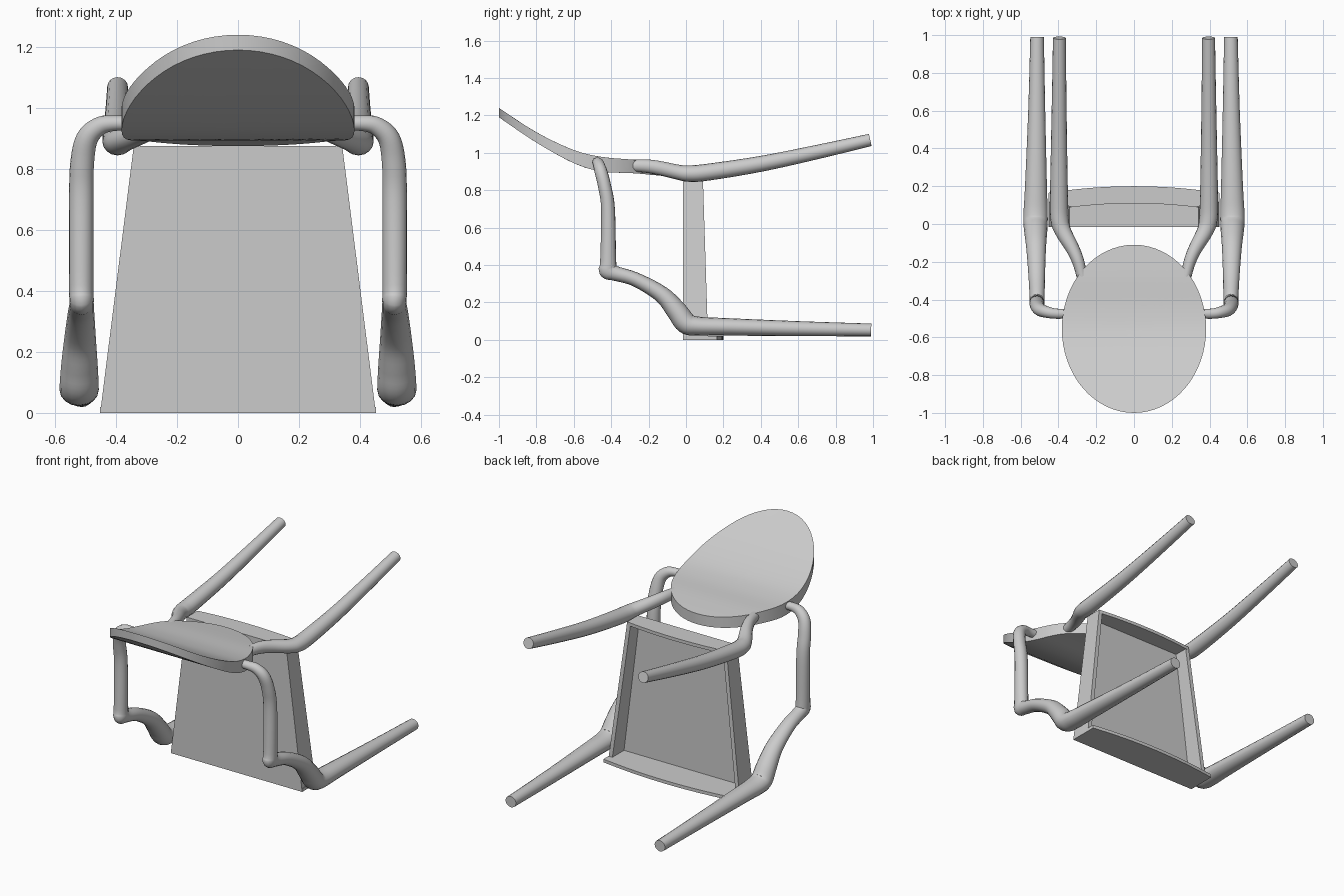
import bpy, bmesh
from math import sin, cos, pi, sqrt, radians
from mathutils import Vector

if "Cube" in bpy.data.objects:
    bpy.data.objects.remove(bpy.data.objects["Cube"])


def finish(name, bm, smooth=True, angle=35):
    bmesh.ops.recalc_face_normals(bm, faces=bm.faces[:])
    me = bpy.data.meshes.new(name)
    bm.to_mesh(me)
    bm.free()
    ob = bpy.data.objects.new(name, me)
    bpy.context.collection.objects.link(ob)
    if smooth:
        bpy.ops.object.select_all(action='DESELECT')
        ob.select_set(True)
        bpy.context.view_layer.objects.active = ob
        bpy.ops.object.shade_smooth_by_angle(angle=radians(angle))
    return ob


def mirror(ob):
    m = ob.modifiers.new("mirror", 'MIRROR')
    m.use_axis[0] = True
    return ob


def spline(pts, steps=5):
    """Catmull-Rom through tuples of any length, end points repeated."""
    p = [Vector(q) for q in [pts[0], *pts, pts[-1]]]
    out = []
    for a, b, c, d in zip(p, p[1:], p[2:], p[3:]):
        for i in range(steps):
            t = i / steps
            out.append(0.5 * (2 * b + (c - a) * t + (2 * a - 5 * b + 4 * c - d) * t ** 2
                              + (3 * b - a - 3 * c + d) * t ** 3))
    return out + [p[-1]]


def sweep(name, pts, sides=16):
    """Tube along (x, y, z, half width, half height) points, starting along +-y."""
    path = spline(pts)
    c = [Vector(q[:3]) for q in path]
    bm = bmesh.new()
    rings, u = [], Vector((1, 0, 0))
    for i, q in enumerate(path):
        t = (c[min(i + 1, len(c) - 1)] - c[max(i - 1, 0)]).normalized()
        u = (u - t * u.dot(t)).normalized()
        v = t.cross(u)
        ring = []
        for k in range(sides):
            a = 2 * pi * k / sides
            ring.append(bm.verts.new(c[i] + u * cos(a) * q[3] + v * sin(a) * q[4]))
        rings.append(ring)
    for r, s in zip(rings, rings[1:]):
        for k in range(sides):
            n = (k + 1) % sides
            bm.faces.new((r[k], r[n], s[n], s[k]))
    bm.faces.new(rings[0])
    bm.faces.new(rings[-1])
    return mirror(finish(name, bm))


def prism(bm, outline, offset):
    """Solid made by pushing a flat outline along an offset."""
    base = bm.faces.new([bm.verts.new(p) for p in outline])
    new = bmesh.ops.extrude_face_region(bm, geom=[base], use_keep_orig=True)["geom"]
    bmesh.ops.translate(bm, vec=offset, verts=[g for g in new if isinstance(g, bmesh.types.BMVert)])


Y0, TOP = -0.015, 0.875           # seat face and rear edge
W0, W1 = 0.452, 0.342             # half widths at front and rear edge

# Seat panel
bm = bmesh.new()
prism(bm, [(-W0, Y0, 0), (W0, Y0, 0), (W1, Y0, TOP), (-W1, Y0, TOP)], (0, 0.018, 0))
finish("seat_panel", bm, False)


# Front and rear aprons with bowed lower edges
def apron(name, w, z, thick, edge, middle):
    bow = [(w * (1 - k / 8), edge + (middle - edge) * (1 - (1 - k / 8) ** 2), z) for k in range(17)]
    bm = bmesh.new()
    prism(bm, [(-w, Y0, z), (w, Y0, z)] + bow, (0, 0, thick))
    finish(name, bm, False)


apron("front_apron", W0, 0, 0.02, 0.165, 0.2)
apron("rear_apron", W1, TOP - 0.02, 0.02, 0.09, 0.112)

# Side rails
bm = bmesh.new()
prism(bm, [(W0, Y0, 0), (W1, Y0, TOP), (W1, 0.09, TOP), (W0, 0.118, 0)], (-0.025, 0, 0))
mirror(finish("side_rail", bm, False))

# Front legs running on into the arm supports and arms
sweep("front_leg_and_arm", [
    (0.513, 0.99, 0.053, 0.036, 0.034),
    (0.515, 0.6, 0.06, 0.045, 0.04),
    (0.519, 0.2, 0.07, 0.058, 0.047),
    (0.521, 0.06, 0.074, 0.064, 0.051),
    (0.521, 0.0, 0.09, 0.064, 0.058),
    (0.52, -0.05, 0.155, 0.06, 0.055),
    (0.518, -0.13, 0.243, 0.052, 0.045),
    (0.515, -0.27, 0.323, 0.044, 0.038),
    (0.513, -0.38, 0.356, 0.04, 0.04),
    (0.513, -0.415, 0.375, 0.04, 0.052),
    (0.514, -0.416, 0.42, 0.04, 0.043),
    (0.514, -0.417, 0.7, 0.04, 0.037),
    (0.511, -0.435, 0.82, 0.039, 0.035),
    (0.495, -0.455, 0.9, 0.036, 0.034),
    (0.455, -0.468, 0.94, 0.031, 0.03),
    (0.41, -0.475, 0.95, 0.026, 0.027),
    (0.35, -0.475, 0.95, 0.024, 0.026)])

# Rear legs running on into the backrest supports
sweep("rear_leg", [
    (0.395, 0.985, 1.069, 0.034, 0.033),
    (0.396, 0.7, 1.004, 0.038, 0.038),
    (0.397, 0.4, 0.941, 0.043, 0.042),
    (0.397, 0.12, 0.897, 0.048, 0.045),
    (0.393, 0.02, 0.889, 0.048, 0.044),
    (0.375, -0.04, 0.896, 0.043, 0.04),
    (0.325, -0.13, 0.916, 0.036, 0.038),
    (0.295, -0.2, 0.928, 0.032, 0.036),
    (0.275, -0.28, 0.932, 0.028, 0.032)])

# Oval backrest, curved along its length: (y, underside z, upper z)
PROFILE = spline([(-1.0, 1.19, 1.24), (-0.8, 1.055, 1.11), (-0.6, 0.945, 1.015),
                  (-0.45, 0.9, 0.978), (-0.28, 0.891, 0.963), (-0.11, 0.875, 0.94)], 8)


def height(y, side):
    for a, b in zip(PROFILE, PROFILE[1:]):
        if y <= b[0] + 1e-6:
            t = (y - a[0]) / (b[0] - a[0])
            return a[side] + (b[side] - a[side]) * t
    return PROFILE[-1][side]


bm = bmesh.new()
SEG, RINGS = 64, 12
outer = []
for side in (1, 2):
    mid = bm.verts.new((0, -0.555, height(-0.555, side)))
    prev = None
    for r in range(1, RINGS + 1):
        ring = []
        for k in range(SEG):
            a = 2 * pi * k / SEG
            y = -0.555 + 0.445 * r / RINGS * sin(a)
            ring.append(bm.verts.new((0.382 * r / RINGS * cos(a), y, height(y, side))))
        for k in range(SEG):
            n = (k + 1) % SEG
            bm.faces.new((prev[k], prev[n], ring[n], ring[k]) if prev else (mid, ring[n], ring[k]))
        prev = ring
    outer.append(prev)
for k in range(SEG):
    n = (k + 1) % SEG
    bm.faces.new((outer[0][k], outer[0][n], outer[1][n], outer[1][k]))
finish("backrest", bm)
